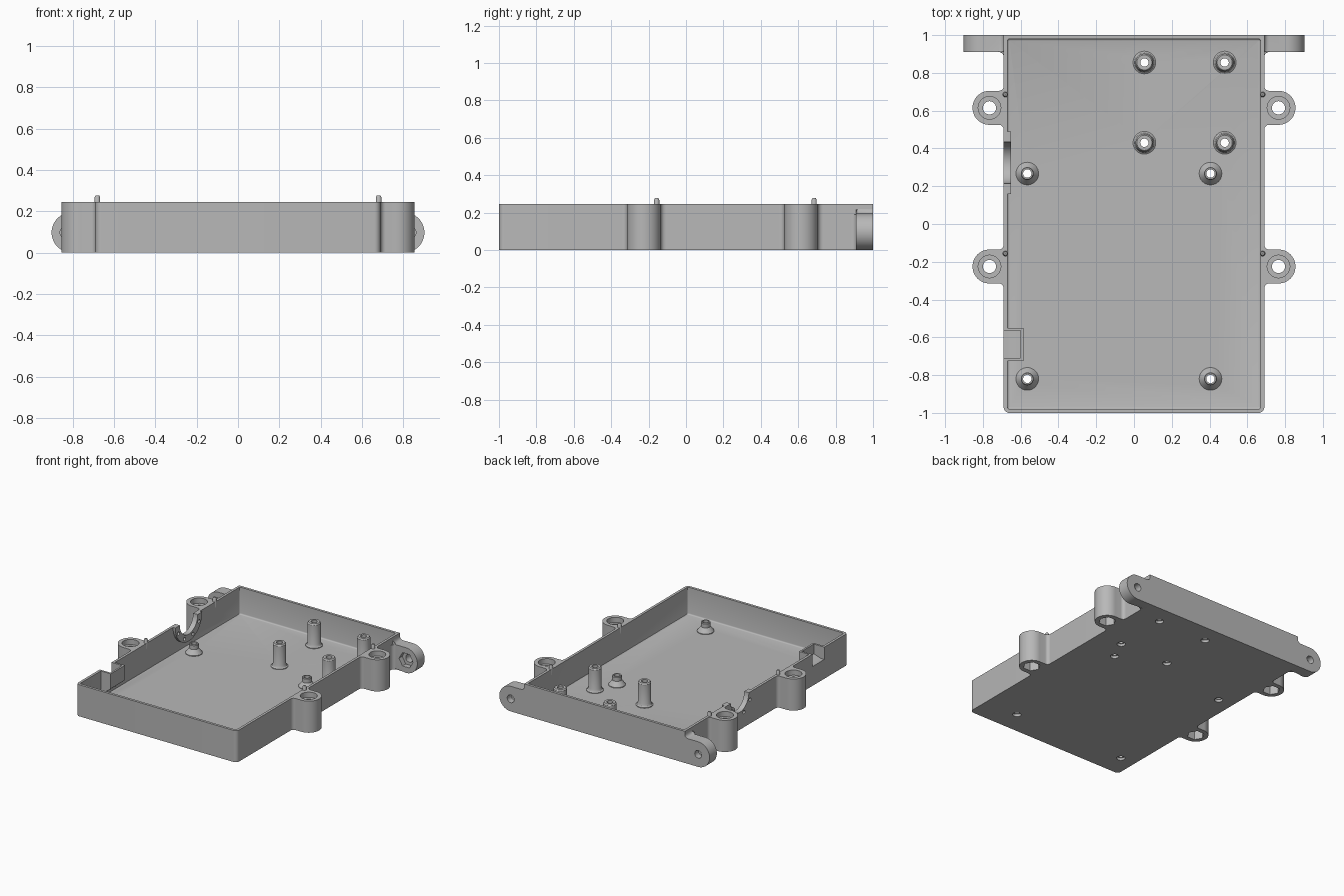
import bpy, bmesh, math
from mathutils import Vector

if "Cube" in bpy.data.objects:
    bpy.data.objects.remove(bpy.data.objects["Cube"], do_unlink=True)

GREY = bpy.data.materials.new("plain grey")
GREY.use_nodes = True
GREY.diffuse_color = (0.48, 0.48, 0.48, 1)
GREY.node_tree.nodes["Principled BSDF"].inputs["Base Color"].default_value = (0.48, 0.48, 0.48, 1)

H = 0.245        # wall height
FLOOR = 0.035    # floor thickness
W = 0.69         # half width of the tray
WALL = 0.02
parts = []


def add(name, bm):
    bmesh.ops.recalc_face_normals(bm, faces=bm.faces)
    mesh = bpy.data.meshes.new(name)
    bm.to_mesh(mesh)
    bm.free()
    ob = bpy.data.objects.new(name, mesh)
    bpy.context.collection.objects.link(ob)
    return ob


def arc(cx, cy, r, a, b, n=8):
    angles = [math.radians(a + (b - a) * i / n) for i in range(n + 1)]
    return [(cx + r * math.cos(t), cy + r * math.sin(t)) for t in angles]


def prism(name, pts, lo, hi, axis="z", bevel=0):
    """Extrude a 2D outline along an axis; optionally round the low cap."""
    place = {"x": lambda u, v, w: (w, u, v),
             "y": lambda u, v, w: (u, w, v),
             "z": lambda u, v, w: (u, v, w)}[axis]
    bm = bmesh.new()
    low = [bm.verts.new(place(u, v, lo)) for u, v in pts]
    high = [bm.verts.new(place(u, v, hi)) for u, v in pts]
    cap = bm.faces.new(low)
    bm.faces.new(high)
    for i in range(len(pts)):
        j = (i + 1) % len(pts)
        bm.faces.new((low[i], low[j], high[j], high[i]))
    if bevel:
        bmesh.ops.bevel(bm, geom=list(cap.edges), offset=bevel, segments=3,
                        profile=0.5, affect="EDGES")
    return add(name, bm)


def rod(name, u, v, r, lo, hi, axis="z", sides=32):
    return prism(name, arc(u, v, r, 0, 360, sides)[:-1], lo, hi, axis)


def lathe(name, profile, x, y, n=32):
    """Spin a closed (radius, height) profile about a vertical axis."""
    bm = bmesh.new()
    rings = []
    for i in range(n):
        t = 2 * math.pi * i / n
        rings.append([bm.verts.new((x + r * math.cos(t), y + r * math.sin(t), z))
                      for r, z in profile])
    for i in range(n):
        a, b = rings[i], rings[(i + 1) % n]
        for k in range(len(profile)):
            m = (k + 1) % len(profile)
            bm.faces.new((a[k], b[k], b[m], a[m]))
    return add(name, bm)


def cut(ob, cutters):
    for c in cutters:
        mod = ob.modifiers.new("cut", "BOOLEAN")
        mod.operation = "DIFFERENCE"
        mod.solver = "EXACT"
        mod.object = c
    bpy.context.view_layer.update()
    done = ob.evaluated_get(bpy.context.evaluated_depsgraph_get())
    mesh = bpy.data.meshes.new_from_object(done)
    ob.modifiers.clear()
    ob.data = mesh
    return ob


def discard(cutters):
    for c in cutters:
        bpy.data.objects.remove(c, do_unlink=True)


# Standoffs: tall set and short flared set
tall = [(x, y) for x in (0.055, 0.48) for y in (0.43, 0.855)]
short = [(x, y) for x in (-0.565, 0.405) for y in (-0.82, 0.267)]
tall_profile = [(0.022, 0.02), (0.06, 0.02), (0.06, 0.04), (0.053, 0.045), (0.047, 0.06),
                (0.047, 0.21), (0.04, 0.22), (0.022, 0.22)]
short_profile = [(0.022, 0.02), (0.06, 0.02), (0.06, 0.04), (0.034, 0.075),
                 (0.034, 0.105), (0.03, 0.11), (0.022, 0.11)]
for i, p in enumerate(tall):
    parts.append(lathe(f"tall_standoff_{i + 1}", tall_profile, *p))
for i, p in enumerate(short):
    parts.append(lathe(f"short_standoff_{i + 1}", short_profile, *p))

# Cable port and socket notch cutters, both in the right wall
PORT_Y = 0.325
port_cut = rod("port_cutter", PORT_Y, H, 0.11, -0.8, -0.6, "x", 48)
screw_cuts = [rod("port_screw_cutter", y, z, 0.013, -0.8, -0.6, "x", 16)
              for y, z in arc(PORT_Y, H, 0.138, -25, -155, 3)]
notch_cut = prism("notch_cutter", [(-0.8, 0.15), (-0.66, 0.15), (-0.6, 0.17),
                                   (-0.6, 0.4), (-0.8, 0.4)], -0.71, -0.565, "y")

# Open tray with rounded front corners
outline = (arc(-W + 0.03, -0.97, 0.03, 180, 270) + arc(W - 0.03, -0.97, 0.03, 270, 360)
           + [(W, 1), (-W, 1)])
tray = prism("tray", outline, 0, H)
ix, iy, r = W - WALL, 1 - WALL, 0.012
inside = (arc(-ix + r, -iy + r, r, 180, 270, 3) + arc(ix - r, -iy + r, r, 270, 360, 3)
          + arc(ix - r, iy - r, r, 0, 90, 3) + arc(-ix + r, iy - r, r, 90, 180, 3))
cavity = prism("cavity_cutter", inside, FLOOR, 0.5, bevel=0.01)
holes = [rod("floor_hole_cutter", x, y, 0.03, -0.1, 0.1, sides=24) for x, y in tall + short]
parts.append(cut(tray, [cavity, port_cut, notch_cut] + screw_cuts + holes))

# Half ring around the cable port
ring = prism("port_ring", arc(PORT_Y, H, 0.165, 180, 360, 32), -W + 0.005, -0.65, "x")
parts.append(cut(ring, [port_cut] + screw_cuts))

# Socket housing with a sloping underside
housing = prism("socket_housing", [(-0.68, H), (-0.585, H), (-0.585, 0.13), (-0.68, 0.05)],
                -0.725, -0.55, "y")
parts.append(cut(housing, [notch_cut]))
discard([cavity, port_cut, notch_cut] + screw_cuts + holes)

for s, side in ((1, "left"), (-1, "right")):
    for y, place, pin_y in ((0.615, "back", 0.685), (-0.225, "front", -0.157)):
        # Screw lug with filleted root, top counterbore and hexagonal nut pocket
        half = [(0.675, -0.115)] + arc(0.715, -0.115, 0.025, 180, 90, 5)
        pts = half + arc(0.765, 0, 0.09, -90, 90, 24) + [(u, -v) for u, v in reversed(half)]
        lug = prism(f"{side}_{place}_lug", [(s * u, y + v) for u, v in pts], 0, H)
        x = s * 0.765
        tools = [rod("screw_cutter", x, y, 0.035, -0.1, 0.4),
                 rod("counterbore_cutter", x, y, 0.06, H - 0.04, 0.4),
                 rod("nut_cutter", x, y, 0.062, -0.1, 0.07, sides=6)]
        parts.append(cut(lug, tools))
        discard(tools)
        # Locating pin on the wall top
        parts.append(lathe(f"{side}_{place}_pin", [(0.001, 0.2), (0.014, 0.2), (0.014, 0.268),
                                                   (0.009, 0.277), (0.001, 0.278)],
                           s * 0.681, pin_y, 16))

    # Mounting ear at the back with a hole and a hexagonal nut pocket
    cx, cz = 0.805, 0.0975
    pts = ([(0.675, 0)] + arc(cx, cz, cz, -90, 90, 24)
           + arc(0.715, 0.22, 0.025, 270, 180, 5) + [(0.675, 0.22)])
    ear = prism(f"{side}_ear", [(s * u, v) for u, v in pts], 0.91, 1, "y", bevel=0.012)
    tools = [rod("ear_hole_cutter", s * cx, cz, 0.03, 0.8, 1.1, "y"),
             rod("ear_nut_cutter", s * cx, cz, 0.06, 0.8, 0.95, "y", 6)]
    parts.append(cut(ear, tools))
    discard(tools)

    # Fillet between ear and side wall
    root = [(0.685, 0.915), (0.685, 0.885)] + arc(0.715, 0.885, 0.025, 180, 90, 5) + [(0.715, 0.915)]
    parts.append(prism(f"{side}_ear_fillet", [(s * u, v) for u, v in root], 0, 0.19))

# Colour and shading
bpy.ops.object.select_all(action="DESELECT")
for ob in parts:
    ob.data.materials.clear()
    ob.data.materials.append(GREY)
    for f in ob.data.polygons:
        f.material_index = 0
    ob.select_set(True)
bpy.context.view_layer.objects.active = parts[0]
bpy.ops.object.shade_smooth_by_angle(angle=math.radians(30))
